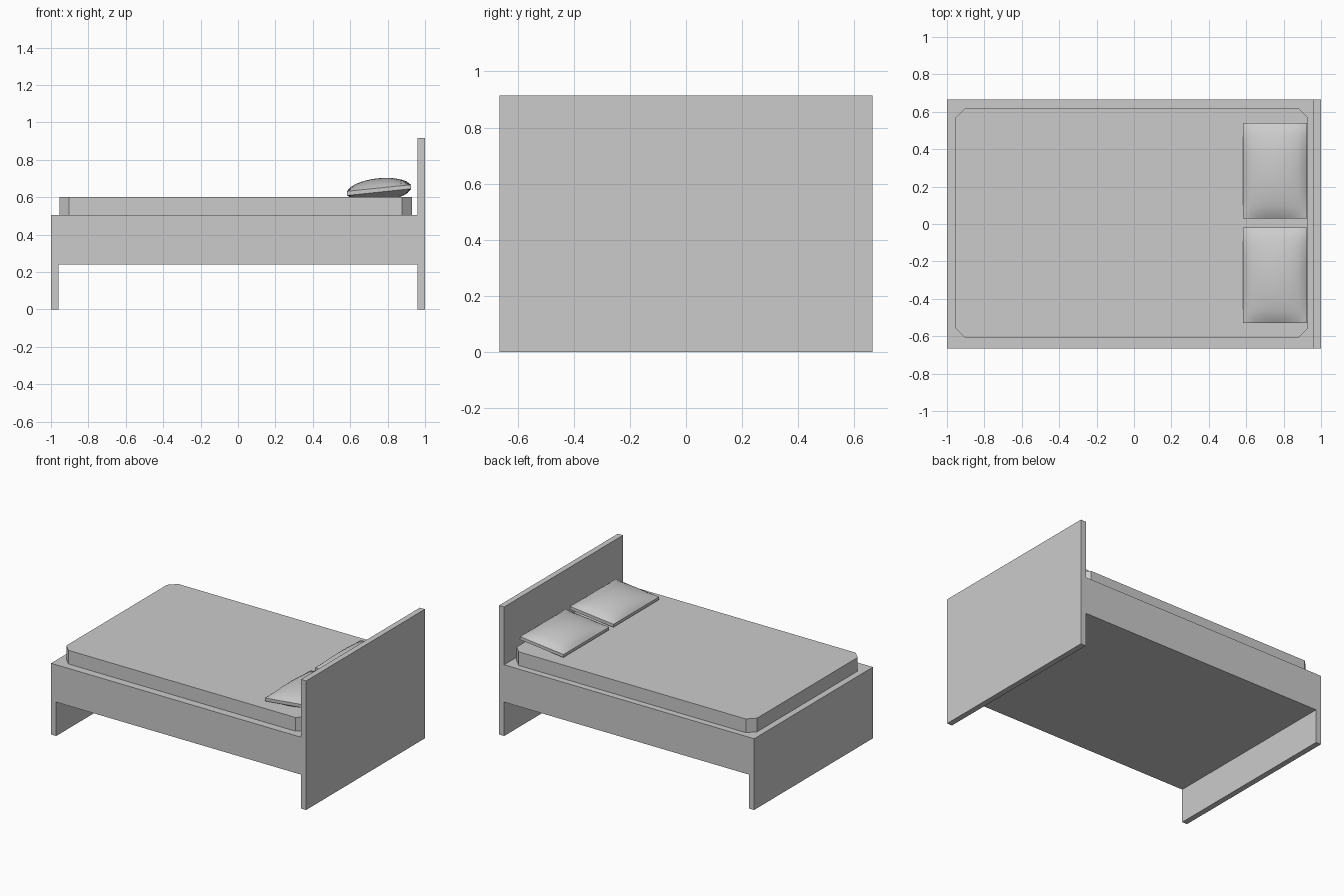
import bpy, bmesh, math
from mathutils import Matrix

if "Cube" in bpy.data.objects:
    bpy.data.objects.remove(bpy.data.objects["Cube"])


def finish(bm, name):
    bmesh.ops.recalc_face_normals(bm, faces=bm.faces)
    mesh = bpy.data.meshes.new(name)
    bm.to_mesh(mesh)
    bm.free()
    ob = bpy.data.objects.new(name, mesh)
    bpy.context.collection.objects.link(ob)
    return ob


def box(name, x0, x1, y0, y1, z0, z1, corner=0.0):
    bm = bmesh.new()
    size = Matrix.Diagonal((x1 - x0, y1 - y0, z1 - z0, 1))
    centre = Matrix.Translation(((x0 + x1) / 2, (y0 + y1) / 2, (z0 + z1) / 2))
    bmesh.ops.create_cube(bm, size=1, matrix=centre @ size)
    if corner:  # cut the upright corners
        upright = [e for e in bm.edges
                   if abs(e.verts[0].co.z - e.verts[1].co.z) > 1e-4]
        bmesh.ops.bevel(bm, geom=upright, offset=corner, segments=1,
                        affect='EDGES')
    return finish(bm, name)


def pillow(name, x, y, z, half_x, half_y, puff, rim, tilt):
    bm = bmesh.new()
    bmesh.ops.create_cube(bm, size=2)
    bmesh.ops.subdivide_edges(bm, edges=bm.edges[:], cuts=15,
                              use_grid_fill=True)
    # thin rim swelling towards the middle
    for v in bm.verts:
        u, w, t = v.co
        swell = max(0, (1 - u * u) * (1 - w * w)) ** 0.65
        v.co = (u * half_x, w * half_y, t * (rim + puff * swell))
    ob = finish(bm, name)
    ob.location = (x, y, z)
    ob.rotation_euler.y = -math.radians(tilt)
    bpy.ops.object.select_all(action='DESELECT')
    ob.select_set(True)
    bpy.context.view_layer.objects.active = ob
    bpy.ops.object.shade_smooth_by_angle(angle=math.radians(40))
    return ob


W = 0.665  # half width of the frame

# Frame
box("headboard", 0.96, 1.0, -W, W, 0, 0.915)
box("footboard", -1.0, -0.96, -W, W, 0, 0.505)
box("bed_base", -0.96, 0.96, -W, W, 0.24, 0.505)

# Mattress with cut corners
box("mattress", -0.955, 0.93, -0.61, 0.62, 0.505, 0.602, corner=0.052)

# Pillows leaning slightly towards the headboard
for label, y in (("left", -0.275), ("right", 0.285)):
    pillow(label + "_pillow", 0.754, y, 0.638, 0.172, 0.255, 0.052, 0.011, 6)
